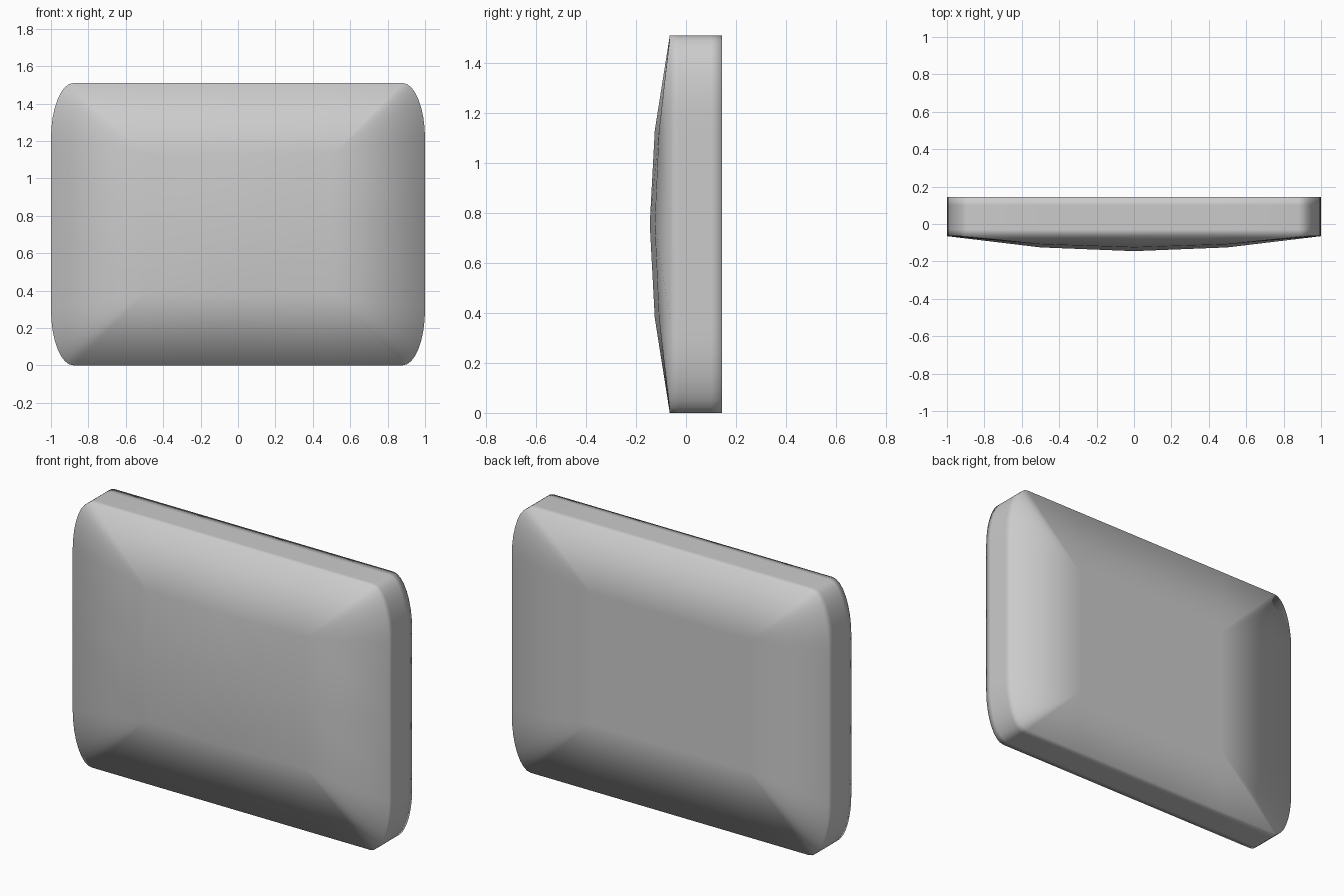
import bpy, bmesh, math

if "Cube" in bpy.data.objects:
    bpy.data.objects.remove(bpy.data.objects["Cube"])

HW, HH = 1.0, 0.755          # half width / half height
IX, IZ = 0.5, 0.375          # inner grid lines
RX, RZ = 0.12, 0.30          # elliptical corner radii
ARC = 8
Y_RIM, Y_BACK = -0.065, 0.145

# Rounded outline, counter-clockwise from the front; each point is tied to a grid node
outline = []
for k, (sx, sz) in enumerate([(1, 1), (-1, 1), (-1, -1), (1, -1)]):
    pts = [(sx * HW, sz * IZ)]
    for i in range(ARC + 1):
        a = math.pi / 2 * i / ARC
        pts.append((sx * (HW - RX + RX * math.cos(a)),
                    sz * (HH - RZ + RZ * math.sin(a))))
    pts.append((sx * IX, sz * HH))
    if k % 2:
        pts.reverse()
    mid = [((0, HH), (0, 1)), ((-HW, 0), (-1, 0)),
           ((0, -HH), (0, -1)), ((HW, 0), (1, 0))][k]
    outline += [(p, (sx, sz)) for p in pts] + [mid]

bm = bmesh.new()


def cap(rim, depth):
    """Grid-based cap joined to a rim loop; depth gives y at each grid node."""
    node = {(i, j): bm.verts.new((i * IX, depth(i, j), j * IZ + HH))
            for i in (-1, 0, 1) for j in (-1, 0, 1)}
    for i in (-1, 0):
        for j in (-1, 0):
            bm.faces.new([node[i, j], node[i + 1, j],
                          node[i + 1, j + 1], node[i, j + 1]])
    n = len(rim)
    for i in range(n):
        a, b = node[outline[i][1]], node[outline[(i + 1) % n][1]]
        face = [rim[i], rim[(i + 1) % n], b]
        bm.faces.new(face if a is b else face + [a])


# Side wall loops
loops = [[bm.verts.new((x, y, z + HH)) for (x, z), _ in outline]
         for y in (Y_RIM, -0.03, 0.10, Y_BACK)]
n = len(outline)
for r0, r1 in zip(loops, loops[1:]):
    for i in range(n):
        j = (i + 1) % n
        bm.faces.new([r0[i], r0[j], r1[j], r1[i]])

# Bulging front and flat back
bulge = {0: -0.145, 1: -0.125, 2: -0.108}
cap(loops[0], lambda i, j: bulge[abs(i) + abs(j)])
cap(loops[-1], lambda i, j: Y_BACK)

bmesh.ops.recalc_face_normals(bm, faces=bm.faces)
for f in bm.faces:
    f.smooth = True
mesh = bpy.data.meshes.new("curved_screen")
bm.to_mesh(mesh)
bm.free()
screen = bpy.data.objects.new("curved_screen", mesh)
bpy.context.collection.objects.link(screen)
